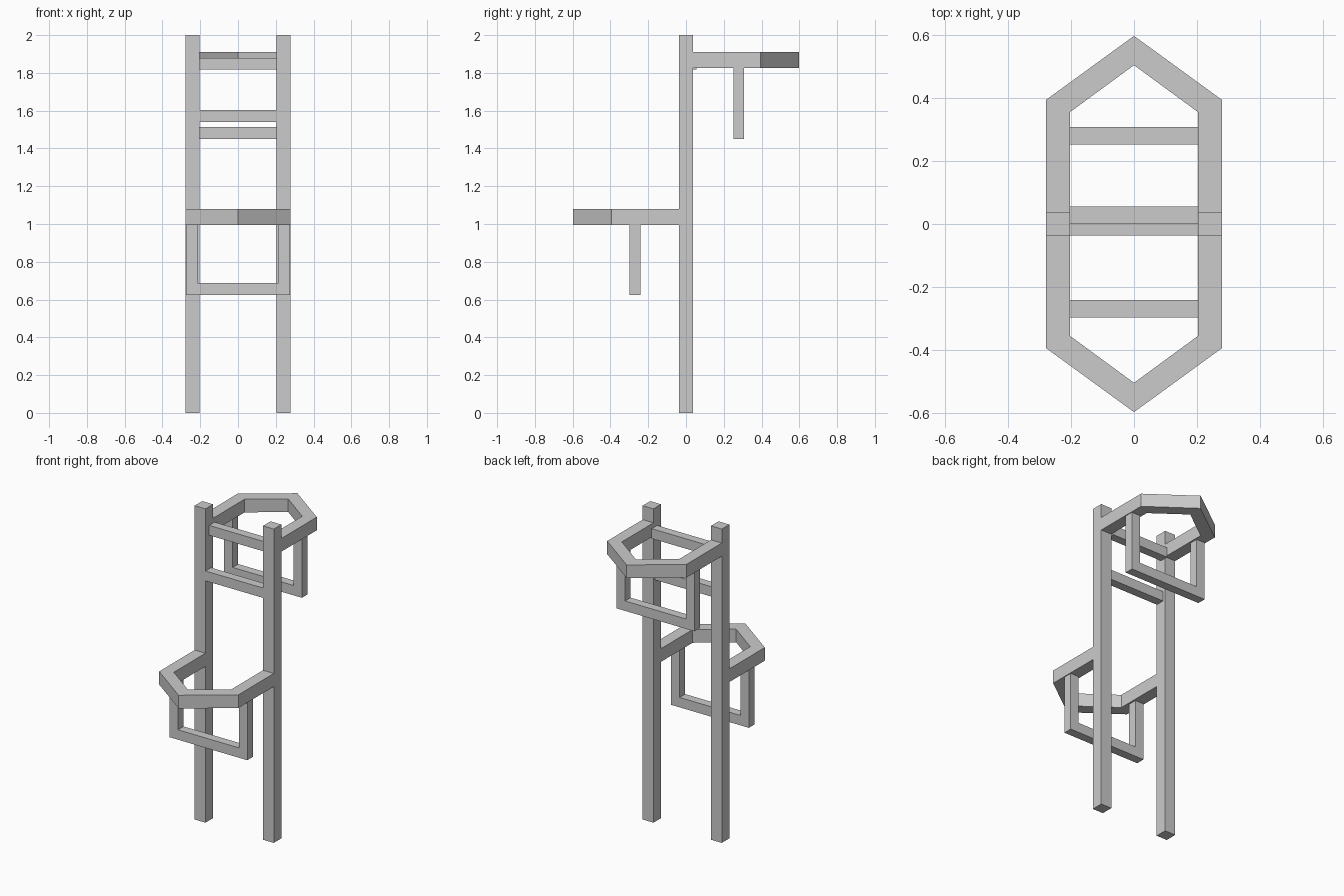
import bpy, bmesh
from mathutils import Vector

if "Cube" in bpy.data.objects:
    bpy.data.objects.remove(bpy.data.objects["Cube"])


def prism(name, points, offset):
    """Extrude a closed outline of 3D points along offset."""
    bm = bmesh.new()
    face = bm.faces.new([bm.verts.new(p) for p in points])
    ext = bmesh.ops.extrude_face_region(bm, geom=[face])
    new = [v for v in ext["geom"] if isinstance(v, bmesh.types.BMVert)]
    bmesh.ops.translate(bm, verts=new, vec=Vector(offset))
    bmesh.ops.recalc_face_normals(bm, faces=bm.faces)
    mesh = bpy.data.meshes.new(name)
    bm.to_mesh(mesh)
    bm.free()
    obj = bpy.data.objects.new(name, mesh)
    bpy.context.collection.objects.link(obj)
    return obj


def box(name, x0, x1, y0, y1, z0, z1):
    return prism(name, [(x0, y0, z0), (x1, y0, z0), (x1, y1, z0), (x0, y1, z0)],
                 (0, 0, z1 - z0))


def mirrored(half):
    """Complete a right-half outline with its left half, keeping centre points single."""
    return half + [(-a, b) for a, b in reversed(half)]


OUT, IN, DEPTH = 0.279, 0.203, 0.038

# Upright posts
box("right_post", IN, OUT, -DEPTH, DEPTH, 0, 2)
box("left_post", -OUT, -IN, -DEPTH, DEPTH, 0, 2)

# Rungs between the posts
box("upper_rung", -IN, IN, 0.0, 0.055, 1.817, 1.88)
box("lower_rung", -IN, IN, -0.036, 0.02, 1.54, 1.603)


def step(prefix, side, z0, z1, hang_y, hang_z):
    # Pointed horizontal frame projecting from the posts
    outline = [(OUT, DEPTH), (OUT, 0.395), (0, 0.598), (-OUT, 0.395), (-OUT, DEPTH),
               (-IN, DEPTH), (-IN, 0.356), (0, 0.505), (IN, 0.356), (IN, DEPTH)]
    prism(prefix + "_pointed_frame", [(x, side * y, z0) for x, y in outline],
          (0, 0, z1 - z0))
    # U-shaped hanger below the frame
    w, t = 0.274, 0.06
    top, low = z0, hang_z
    u = mirrored([(w - t, low + 0.063), (w - t, top), (w, top), (w, low)])
    prism(prefix + "_hanger", [(x, hang_y, z) for x, z in u], (0, 0.056, 0))


step("front", -1, 0.996, 1.08, -0.298, 0.625)
step("back", 1, 1.827, 1.911, 0.252, 1.45)
